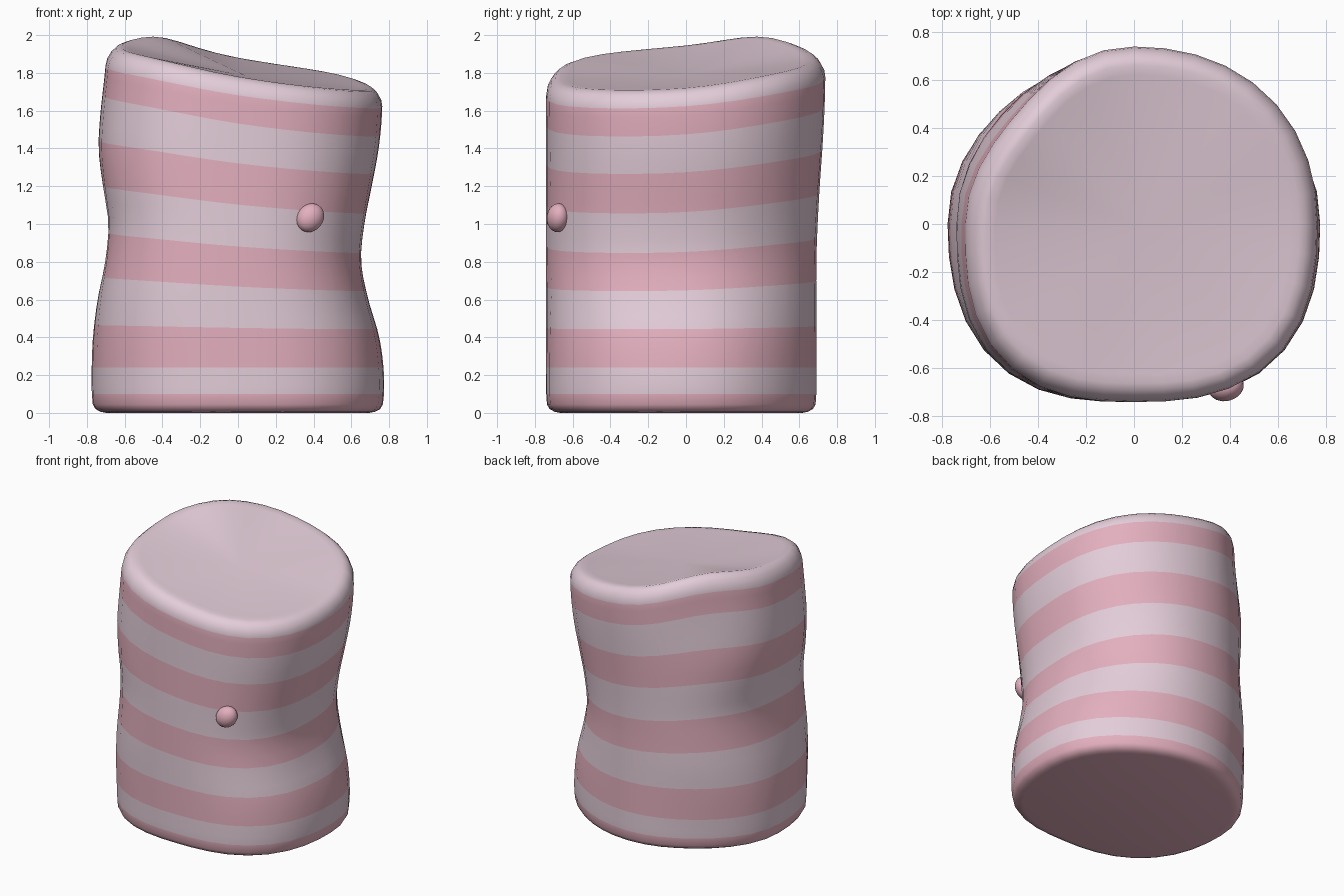
import bpy, bmesh, math
from mathutils import Vector

if "Cube" in bpy.data.objects:
    bpy.data.objects.remove(bpy.data.objects["Cube"])

def material(name, rgb):
    m = bpy.data.materials.new(name)
    m.diffuse_color = (*rgb, 1)
    m.use_nodes = True
    m.node_tree.nodes["Principled BSDF"].inputs["Base Color"].default_value = m.diffuse_color
    return m

light = material("pale_lilac", (0.77, 0.61, 0.69))
pink = material("soft_pink", (0.77, 0.43, 0.515))

def cubic(a, b, c, d, u):
    return b + 0.5 * u * (c - a + u * (2*a - 5*b + 4*c - d + u * (3*(b - c) + d - a)))

def ring_value(vals, th):
    # smooth periodic interpolation around the body
    n = len(vals)
    f = (th / math.tau) % 1 * n
    i = int(f)
    return cubic(*[vals[(i + k) % n] for k in (-1, 0, 1, 2)], f - i)

def height_value(vals, z, step=0.2):
    # smooth interpolation of evenly spaced samples up the body
    f = min(max(z / step, 0), len(vals) - 1.001)
    i = int(f)
    g = lambda k: vals[min(max(k, 0), len(vals) - 1)]
    return cubic(g(i - 1), g(i), g(i + 1), g(i + 2), f - i)

# half-widths every 0.2 in height
RIGHT = [.770, .773, .748, .690, .652, .669, .708, .745, .763, .763, .76]
LEFT = [.772, .775, .768, .743, .703, .685, .715, .738, .727, .705, .69]
BACK = [.69, .69, .69, .69, .69, .697, .708, .722, .733, .738, .74]
FRONT = [.74] * 11
# rim height every 45 degrees, starting at +x
RIM = [1.72, 1.80, 1.88, 1.99, 1.945, 1.89, 1.78, 1.715]
# diagonal fullness at bottom, waist and top, for each quadrant
CORNERS = [(-.025, -.02, .003), (-.04, 0, -.06), (.03, .063, .045), (.04, .04, .04)]

def point(th, z, inset):
    c, s = math.cos(th), math.sin(th)
    a = height_value(RIGHT if c > 0 else LEFT, z)
    b = height_value(BACK if s > 0 else FRONT, z)
    n = 2.15
    r = (abs(c / a) ** n + abs(s / b) ** n) ** (-1 / n)
    q = CORNERS[int((th % math.tau) / (math.pi / 2)) % 4]
    r += math.sin(2 * th) ** 2 * height_value((q[0], q[1], q[2], q[2]), z - 0.1, 0.8) - inset
    return Vector((r * c, r * s, z))

# rows: mean height, share of rim slant, inset, colour of the band above the row
ROWS = [(0, 0, .075, 1), (.006, 0, .045, 1), (.02, 0, .018, 1), (.045, 0, .004, 1),
        (.10, 0, 0, 0), (.24, 0, 0, 1), (.455, .1, 0, 0), (.685, .33, 0, 1),
        (.905, .48, 0, 0), (1.135, .65, 0, 1), (1.36, .78, 0, 0), (1.58, .96, 0, 1),
        (1.73, .97, 0, 0), (1.765, .98, .006, 0), (1.80, .99, .025, 0),
        (1.822, 1, .050, 0), (1.83, 1, .078, 0)]
levels = []
for i, row in enumerate(ROWS):
    levels.append(row)
    if 4 <= i < 12:
        for k in (1, 2):
            levels.append(tuple(p + (q - p) * k / 3 for p, q in zip(row[:3], ROWS[i + 1][:3])) + (row[3],))

SEG = 36
bm = bmesh.new()
rings = []
for mean, slant, inset, _ in levels:
    ring = []
    for k in range(SEG):
        th = math.tau * k / SEG
        z = mean + slant * (ring_value(RIM, th) - 1.83)
        ring.append(bm.verts.new(point(th, z, inset)))
    rings.append(ring)
# inner cap ring starts the slope to the low centre
CENTRE = Vector((0.04, -0.02, 1.785))
rings.append([bm.verts.new(v.co.lerp(CENTRE, 0.06)) for v in rings[-1]])
for lo, hi, row in zip(rings, rings[1:], levels):
    for k in range(SEG):
        j = (k + 1) % SEG
        bm.faces.new((lo[k], lo[j], hi[j], hi[k])).material_index = row[3]

# flat bottom and fanned top
bm.faces.new(rings[0][::-1]).material_index = 1
mid = bm.verts.new(CENTRE)
for k in range(SEG):
    bm.faces.new((rings[-1][k], rings[-1][(k + 1) % SEG], mid))
for f in bm.faces:
    f.smooth = True
me = bpy.data.meshes.new("striped_body")
bm.to_mesh(me)
bm.free()
me.materials.append(light)
me.materials.append(pink)
body = bpy.data.objects.new("striped_body", me)
bpy.context.collection.objects.link(body)

# small button nub on the front
bpy.ops.mesh.primitive_uv_sphere_add(segments=20, ring_count=12, radius=1,
                                     location=(0.383, -0.678, 1.033), rotation=(0, math.radians(40), math.radians(15)))
nub = bpy.context.object
nub.name = "front_nub"
nub.scale = (0.07, 0.058, 0.08)
nub.data.materials.append(pink)
bpy.ops.object.shade_smooth()
